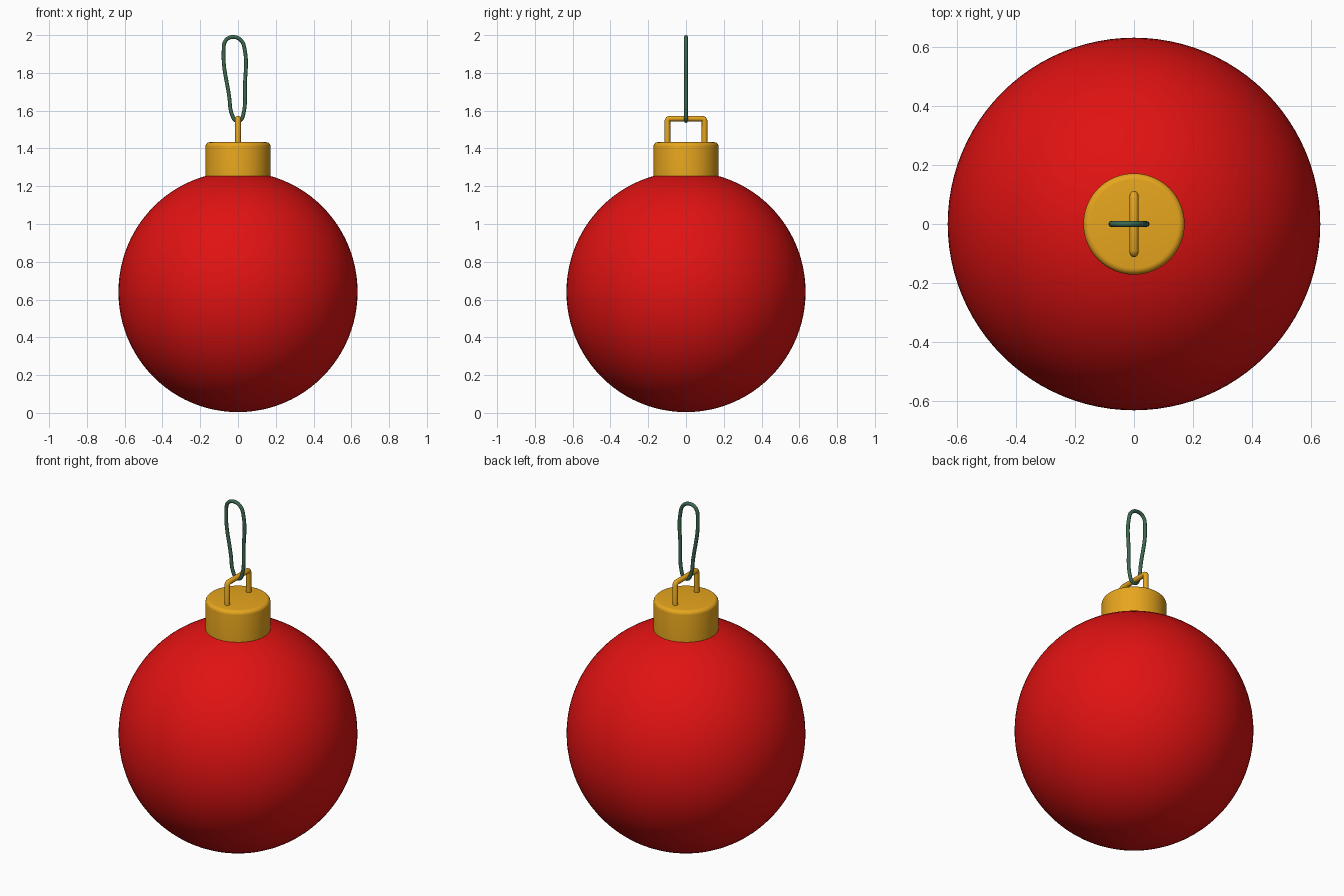
import bpy, bmesh, math
from mathutils import Vector

if "Cube" in bpy.data.objects:
    bpy.data.objects.remove(bpy.data.objects["Cube"])


def material(name, rgb):
    m = bpy.data.materials.new(name)
    m.diffuse_color = (*rgb, 1)
    m.use_nodes = True
    m.node_tree.nodes["Principled BSDF"].inputs["Base Color"].default_value = m.diffuse_color
    return m


RED = material("red_glass", (0.75, 0.006, 0.006))
GOLD = material("gold_metal", (0.80, 0.38, 0.013))
GREEN = material("green_wire", (0.045, 0.14, 0.08))


def smooth(obj, angle):
    bpy.ops.object.select_all(action='DESELECT')
    obj.select_set(True)
    bpy.context.view_layer.objects.active = obj
    bpy.ops.object.shade_smooth_by_angle(angle=math.radians(angle))


def lathe(name, profile, mat, steps=64):
    """Spin a (radius, z) profile around the z axis."""
    bm = bmesh.new()
    verts = [bm.verts.new((r, 0, z)) for r, z in profile]
    edges = [bm.edges.new(p) for p in zip(verts, verts[1:])]
    bmesh.ops.spin(bm, geom=verts + edges, cent=(0, 0, 0), axis=(0, 0, 1),
                   angle=math.tau, steps=steps, use_duplicate=False)
    bmesh.ops.remove_doubles(bm, verts=bm.verts, dist=1e-4)
    bmesh.ops.recalc_face_normals(bm, faces=bm.faces)
    me = bpy.data.meshes.new(name)
    bm.to_mesh(me)
    bm.free()
    obj = bpy.data.objects.new(name, me)
    bpy.context.collection.objects.link(obj)
    me.materials.append(mat)
    smooth(obj, 60)


def wire(name, points, radius, mat, closed=False, kind='POLY'):
    """Round wire along a path, converted to a mesh."""
    cu = bpy.data.curves.new(name, 'CURVE')
    cu.dimensions = '3D'
    cu.bevel_depth = radius
    cu.bevel_resolution = 4
    cu.resolution_u = 8
    cu.use_fill_caps = True
    sp = cu.splines.new(kind)
    if kind == 'BEZIER':
        sp.bezier_points.add(len(points) - 1)
        for bp, p in zip(sp.bezier_points, points):
            bp.co = p
            bp.handle_left_type = bp.handle_right_type = 'AUTO'
    else:
        sp.points.add(len(points) - 1)
        for sp_p, p in zip(sp.points, points):
            sp_p.co = (*p, 1)
    sp.use_cyclic_u = closed
    obj = bpy.data.objects.new(name, cu)
    bpy.context.collection.objects.link(obj)
    cu.materials.append(mat)
    bpy.ops.object.select_all(action='DESELECT')
    obj.select_set(True)
    bpy.context.view_layer.objects.active = obj
    bpy.ops.object.convert(target='MESH')
    smooth(bpy.context.object, 50)


# glass ball
bpy.ops.mesh.primitive_uv_sphere_add(segments=96, ring_count=48, radius=1,
                                     location=(0, 0, 0.641))
ball = bpy.context.object
ball.name = "glass_ball"
ball.scale = (0.633, 0.633, 0.637)
ball.data.materials.append(RED)
smooth(ball, 60)

# metal cap with a rounded top rim, sunk into the ball
R, TOP, B = 0.172, 1.433, 0.022
rim = [(R - B + B * math.sin(a), TOP - B + B * math.cos(a))
       for a in (i * math.pi / 10 for i in range(6))]
lathe("metal_cap", [(0, TOP)] + rim + [(R, 1.23)], GOLD)

# square wire loop on the cap, mirrored about y = 0
half = [(0, 0.098, 1.40), (0, 0.098, 1.548), (0, 0.095, 1.555), (0, 0.088, 1.558)]
wire("cap_loop", half + [(0, -y, z) for x, y, z in reversed(half)], 0.015, GOLD)

# closed hanging wire threaded through the loop
hook = [(-0.032, 1.580), (-0.046, 1.67), (-0.076, 1.92), (-0.064, 1.973),
        (-0.026, 1.990), (0.016, 1.972), (0.036, 1.92), (0.037, 1.74),
        (0.028, 1.580), (0.015, 1.552), (-0.010, 1.547)]
wire("hanging_wire", [(x, 0, z) for x, z in hook], 0.010, GREEN, True, 'BEZIER')
